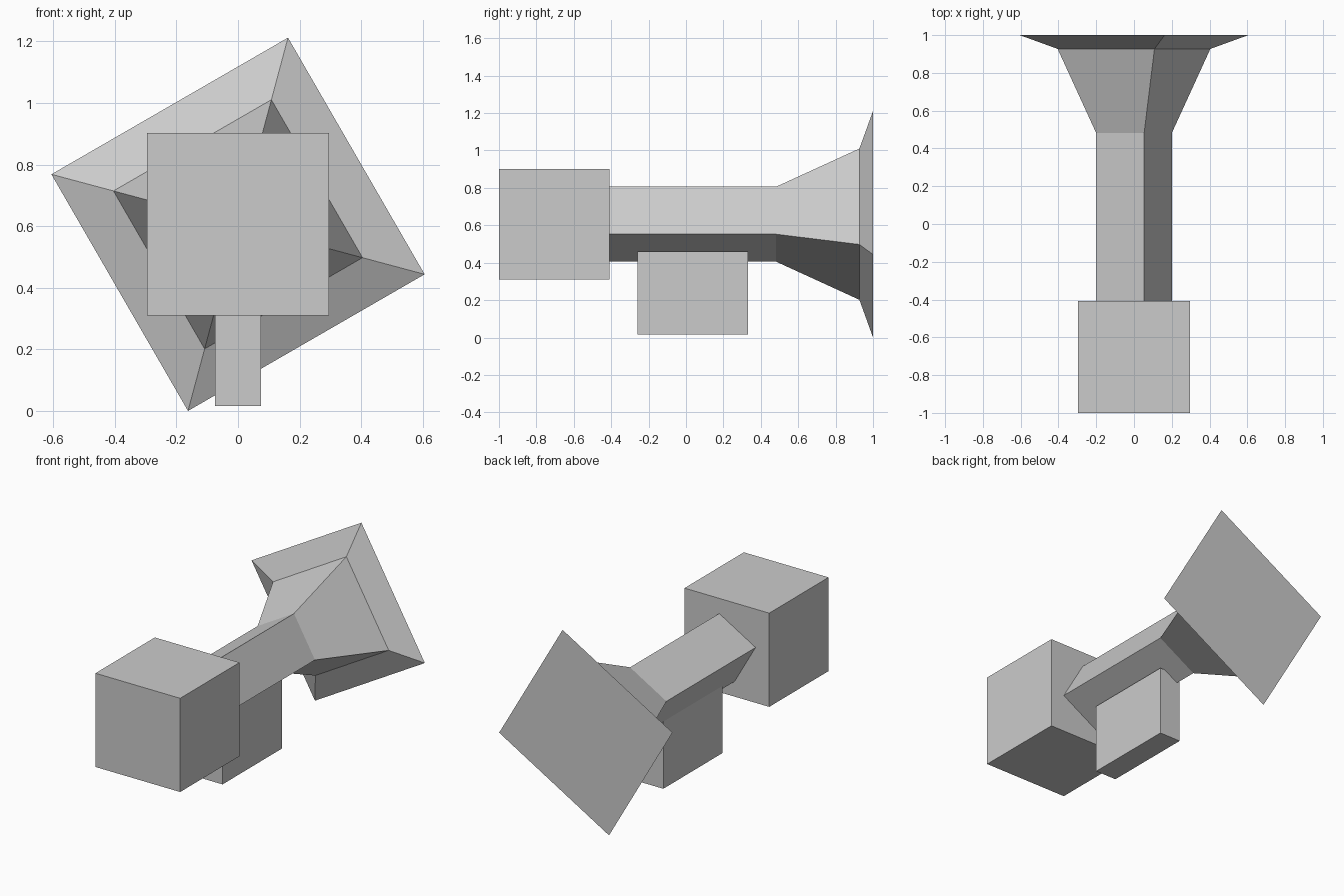
import bpy, bmesh, math

if "Cube" in bpy.data.objects:
    bpy.data.objects.remove(bpy.data.objects["Cube"])

AXIS_Z = 0.606


def box(name, lo, hi):
    bm = bmesh.new()
    bmesh.ops.create_cube(bm, size=1)
    for v in bm.verts:
        v.co = [(a + b) / 2 + c * (b - a) for a, b, c in zip(lo, hi, v.co)]
    finish(name, bm)


def finish(name, bm):
    bmesh.ops.recalc_face_normals(bm, faces=bm.faces)
    mesh = bpy.data.meshes.new(name)
    bm.to_mesh(mesh)
    bm.free()
    bpy.context.collection.objects.link(bpy.data.objects.new(name, mesh))


def square_loft(name, stations, angle):
    """Loft square rings along y; each station is (y, corner radius)."""
    bm = bmesh.new()
    rings = []
    for y, r in stations:
        angles = [angle + k * math.pi / 2 for k in range(4)]
        rings.append([bm.verts.new((r * math.cos(a), y, AXIS_Z + r * math.sin(a)))
                      for a in angles])
    for a, b in zip(rings, rings[1:]):
        for i in range(4):
            j = (i + 1) % 4
            bm.faces.new((a[i], a[j], b[j], b[i]))
    bm.faces.new(rings[0])
    bm.faces.new(rings[-1])
    finish(name, bm)


# Tilted square tube flaring into a wide closed rim
square_loft("flared_barrel",
            [(-0.408, 0.2075), (0.482, 0.2075), (0.927, 0.4185), (1.0, 0.627)],
            math.radians(75))

# Cube block at the front end
box("front_block", (-0.296, -1.0, 0.310), (0.296, -0.408, 0.902))

# Thin block under the tube
box("lower_grip", (-0.074, -0.26, 0.016), (0.074, 0.332, 0.460))
